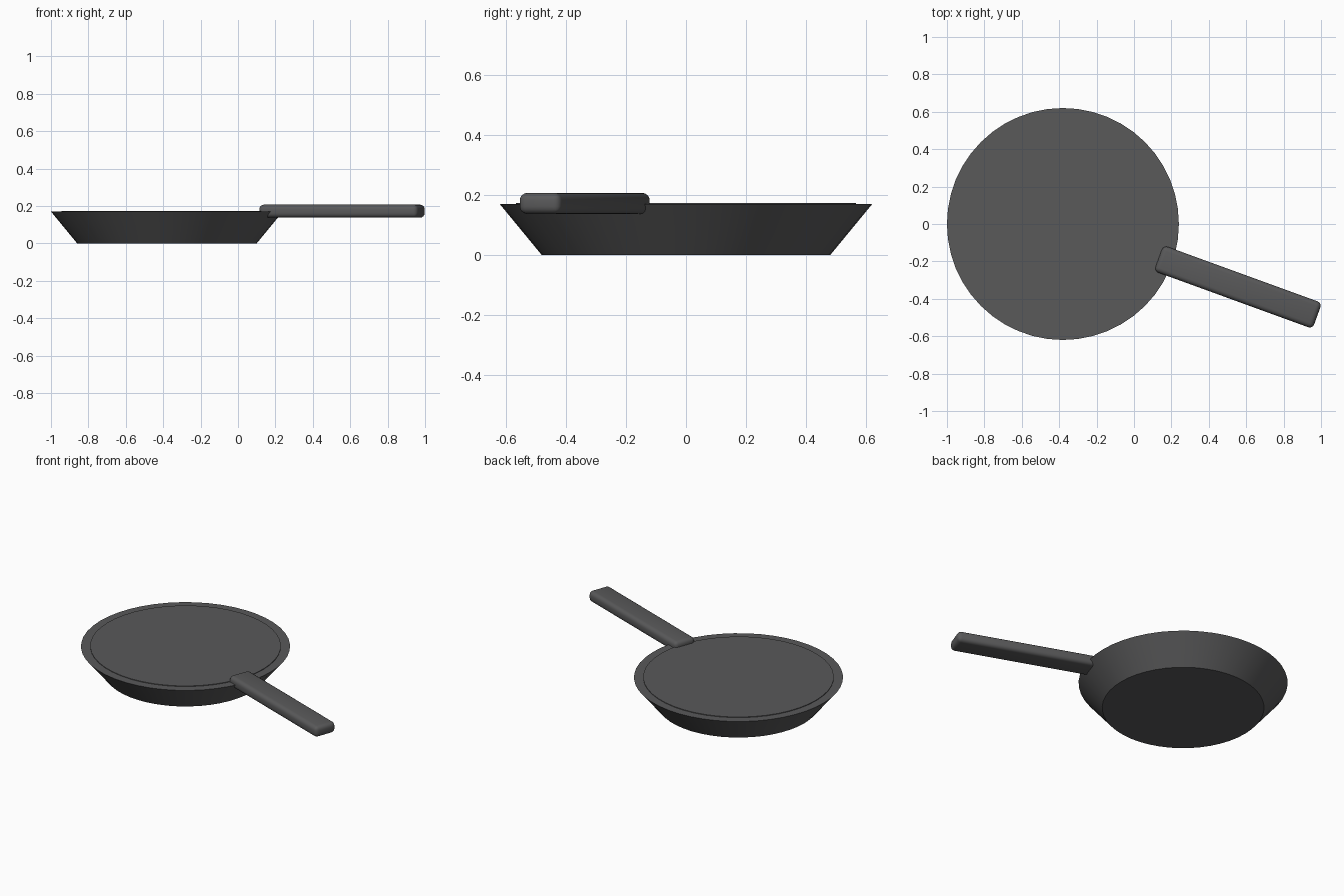
import bpy
import bmesh
from math import radians, pi, cos, sin

cube = bpy.data.objects.get("Cube")
if cube:
    bpy.data.objects.remove(cube, do_unlink=True)

# Single dark iron colour
iron = bpy.data.materials.new("dark_grey_iron")
iron.use_nodes = True
iron.diffuse_color = (0.1, 0.1, 0.102, 1)
iron.node_tree.nodes["Principled BSDF"].inputs["Base Color"].default_value = iron.diffuse_color


def finish(bm, name, location):
    bmesh.ops.recalc_face_normals(bm, faces=bm.faces)
    mesh = bpy.data.meshes.new(name)
    bm.to_mesh(mesh)
    bm.free()
    obj = bpy.data.objects.new(name, mesh)
    bpy.context.collection.objects.link(obj)
    obj.location = location
    mesh.materials.append(iron)
    return obj


def smooth(obj):
    bpy.ops.object.select_all(action='DESELECT')
    obj.select_set(True)
    bpy.context.view_layer.objects.active = obj
    bpy.ops.object.shade_smooth_by_angle(angle=radians(35))


def lathe(name, profile, location, sides=48):
    """Closed round body from (radius, height) pairs, capped at both ends."""
    bm = bmesh.new()
    rings = [[bm.verts.new((r * cos(2 * pi * i / sides), r * sin(2 * pi * i / sides), z))
              for i in range(sides)] for r, z in profile]
    for low, high in zip(rings, rings[1:]):
        for i in range(sides):
            j = (i + 1) % sides
            bm.faces.new((low[i], low[j], high[j], high[i]))
    bm.faces.new(rings[0])
    bm.faces.new(rings[-1])
    return finish(bm, name, location)


# Flared pan with a flat rim and a slightly raised cooking surface
pan = lathe("pan_body", [(0.48, 0), (0.62, 0.17), (0.565, 0.17), (0.565, 0.174)],
            (-0.38, 0, 0))
smooth(pan)

# Straight bar handle with rounded edges, angled off the rim
bm = bmesh.new()
bmesh.ops.create_cube(bm, size=1)
bmesh.ops.scale(bm, vec=(0.902, 0.147, 0.07), verts=bm.verts)
bmesh.ops.bevel(bm, geom=bm.edges[:], offset=0.025, segments=4, profile=0.5,
                affect='EDGES')
handle = finish(bm, "handle", (0.556, -0.337, 0.172))
handle.rotation_euler.z = radians(-20)
smooth(handle)
